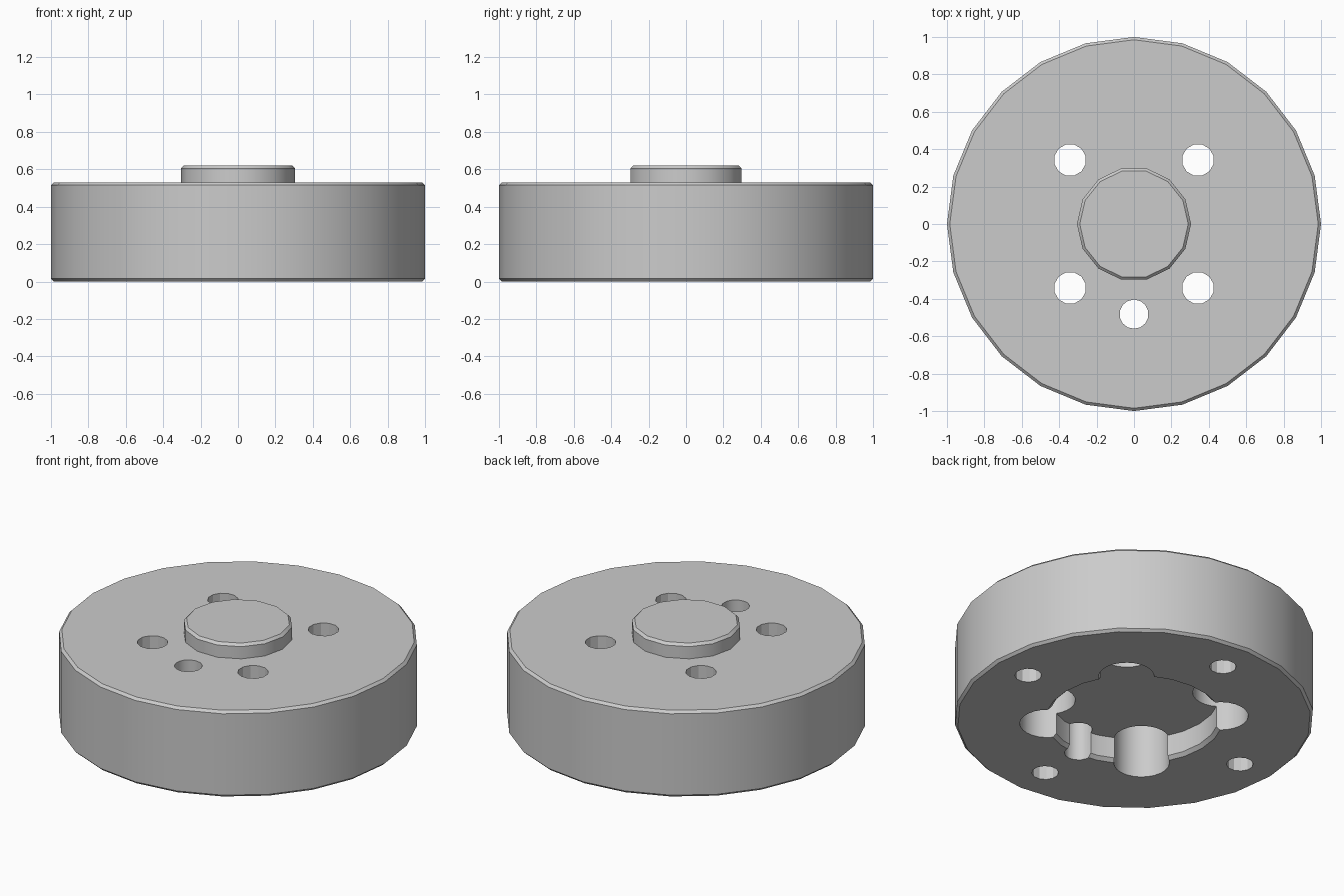
import bpy
import math

default = bpy.data.objects.get("Cube")
if default:
    bpy.data.objects.remove(default, do_unlink=True)

grey = bpy.data.materials.new("machined grey")
grey.use_nodes = True
colour = (0.6, 0.6, 0.6, 1)
grey.diffuse_color = colour
grey.node_tree.nodes["Principled BSDF"].inputs["Base Color"].default_value = colour


def turned(name, profile, sides, centre=(0, 0), turn=0.0):
    """Closed solid of revolution from (radius, height) pairs, bottom to top."""
    verts, faces = [], []
    for radius, z in profile:
        for i in range(sides):
            a = turn + math.tau * i / sides
            verts.append((centre[0] + radius * math.cos(a),
                          centre[1] + radius * math.sin(a), z))
    for row in range(len(profile) - 1):
        low, high = row * sides, (row + 1) * sides
        for i in range(sides):
            j = (i + 1) % sides
            faces.append((low + i, low + j, high + j, high + i))
    faces.append(tuple(reversed(range(sides))))
    faces.append(tuple(range(len(verts) - sides, len(verts))))
    mesh = bpy.data.meshes.new(name)
    mesh.from_pydata(verts, [], faces)
    mesh.materials.append(grey)
    obj = bpy.data.objects.new(name, mesh)
    bpy.context.collection.objects.link(obj)
    return obj


def drum(name, radius, bottom, top, sides, bevel):
    return turned(name, [(radius - bevel, bottom), (radius, bottom + bevel),
                         (radius, top - bevel), (radius - bevel, top)], sides)


def smooth(obj):
    bpy.ops.object.select_all(action='DESELECT')
    obj.select_set(True)
    bpy.context.view_layer.objects.active = obj
    bpy.ops.object.shade_smooth_by_angle(angle=math.radians(28))


TOP = 0.53
BELOW = -0.04
body = drum("body", 1.0, 0, TOP, 24, 0.015)
hub = drum("hub", 0.305, TOP - 0.03, 0.62, 14, 0.015)

# Chamfered pocket in the underside
cutters = [turned("pocket_cutter", [(0.535, BELOW), (0.475, 0.02), (0.475, 0.15)], 24)]


def drill(name, x, y, radius, top, sides):
    cutters.append(turned(name, [(radius, BELOW), (radius, top)], sides,
                          (x, y), math.pi / sides))


# Four bolt holes with wide counterbores opening into the pocket
for sx in (-1, 1):
    for sy in (-1, 1):
        drill("counterbore_cutter", sx * 0.342, sy * 0.342, 0.155, 0.42, 24)
        drill("bolt_hole_cutter", sx * 0.342, sy * 0.342, 0.086, TOP + 0.1, 12)

# Single locating hole at the front
drill("locating_hole_cutter", 0, -0.482, 0.078, TOP + 0.1, 14)

# Four blind holes around the underside
for i in range(4):
    a = i * math.pi / 2
    drill("blind_hole_cutter", 0.77 * math.cos(a), 0.77 * math.sin(a), 0.075, 0.3, 12)

for cutter in cutters:
    cutter.hide_render = True
    mod = body.modifiers.new(cutter.name, 'BOOLEAN')
    mod.operation = 'DIFFERENCE'
    mod.solver = 'EXACT'
    mod.object = cutter

# Bake the cuts and discard the cutters
bpy.context.view_layer.update()
evaluated = body.evaluated_get(bpy.context.evaluated_depsgraph_get())
cut_mesh = bpy.data.meshes.new_from_object(evaluated)
body.modifiers.clear()
body.data = cut_mesh
for cutter in cutters:
    bpy.data.objects.remove(cutter, do_unlink=True)

for part in (body, hub):
    smooth(part)
